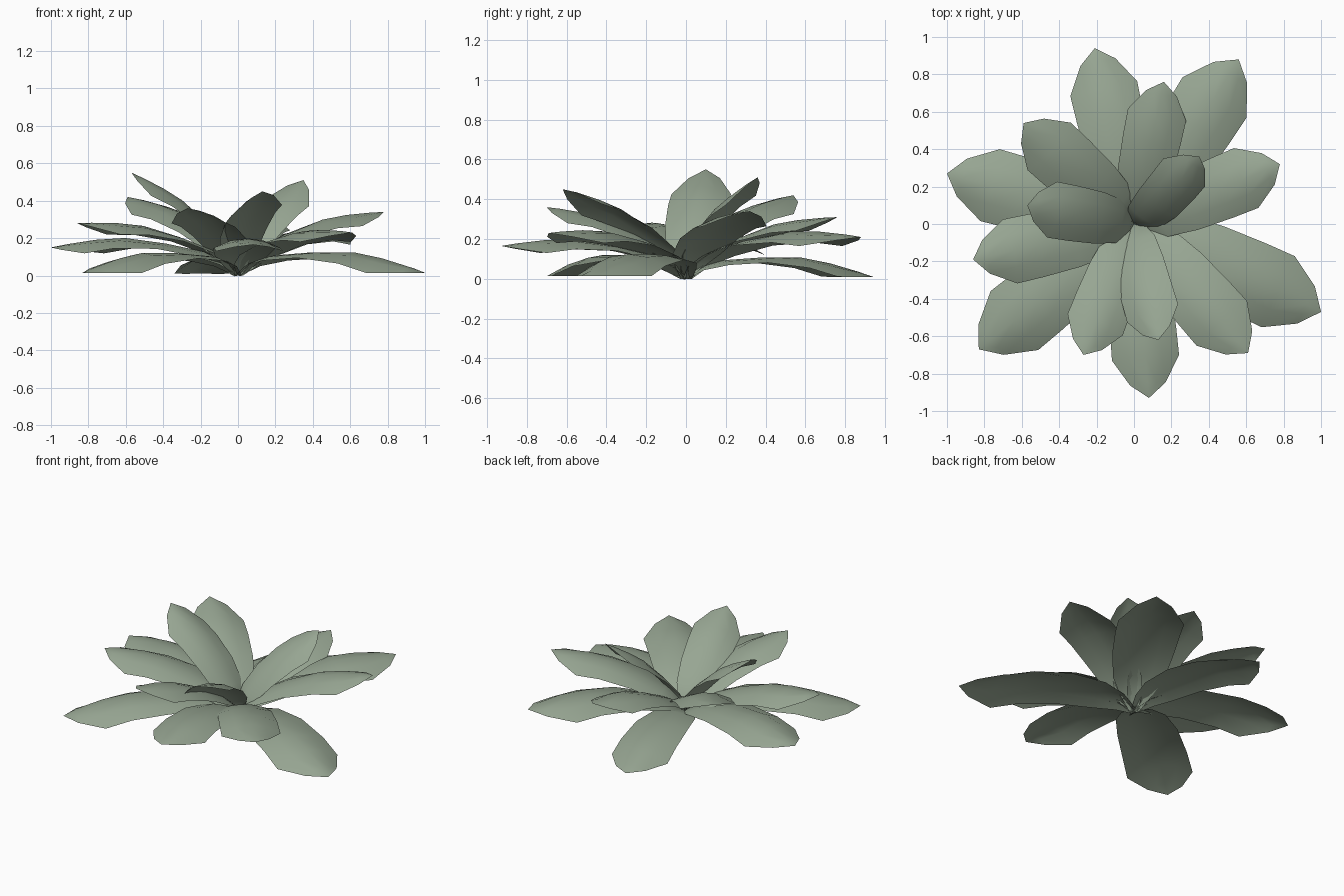
import bpy
from math import radians
from mathutils import Matrix, Vector

old = bpy.data.objects.get("Cube")
if old:
    bpy.data.objects.remove(old)

# Single sage green for every leaf
SAGE = (0.31, 0.38, 0.29, 1.0)
sage = bpy.data.materials.new("sage_green")
sage.use_nodes = True
sage.diffuse_color = SAGE
bsdf = sage.node_tree.nodes["Principled BSDF"]
bsdf.inputs["Base Color"].default_value = SAGE
bsdf.inputs["Roughness"].default_value = 0.8

# Leaf cross-sections: distance along, half width, midrib height, edge height
SECTIONS = [
    (0.0, 0.03, 0.0, 0.0),
    (0.08, 0.09, 0.06, 0.045),
    (0.20, 0.145, 0.095, 0.07),
    (0.40, 0.175, 0.107, 0.08),
    (0.62, 0.187, 0.104, 0.05),
    (0.77, 0.19, 0.073, 0.003),
    (0.92, 0.10, 0.028, 0.0),
]
ACROSS = (-1, -0.5, 0, 0.5, 1)


def make_leaf_mesh():
    """Unit-length arched leaf with drooping edges and a pointed tip."""
    verts, faces = [], []
    n = len(ACROSS)
    for along, half, mid, edge in SECTIONS:
        for s in ACROSS:
            verts.append((along, s * half, mid + (edge - mid) * s * s))
    for r in range(len(SECTIONS) - 1):
        for c in range(n - 1):
            a = r * n + c
            faces.append((a, a + n, a + n + 1, a + 1))
    tip = len(verts)
    verts.append((1, 0, 0))
    last = tip - n
    for c in range(n - 1):
        faces.append((last + c, tip, last + c + 1))
    mesh = bpy.data.meshes.new("leaf")
    mesh.from_pydata(verts, [], faces)
    mesh.shade_smooth()
    mesh.materials.append(sage)
    return mesh


# Leaf tips and roll in degrees, three per whorl, lowest whorl first
WHORLS = {
    "ground": [(1.0, -0.47, 0.015, 0), (-0.83, -0.67, 0.015, 0), (-0.21, 0.94, 0.01, 0)],
    "low": [(0.08, -0.93, 0.165, 0), (-1.0, 0.27, 0.15, 0), (0.56, 0.88, 0.21, 0)],
    "middle": [(0.61, -0.69, 0.23, 0), (-0.86, -0.19, 0.28, 0), (0.16, 0.76, 0.31, 0)],
    "high": [(0.78, 0.32, 0.34, 0), (-0.27, -0.70, 0.36, 0), (-0.59, 0.54, 0.42, 0)],
    "inner": [(-0.57, 0.10, 0.55, 0), (0.35, 0.36, 0.51, 14), (0.13, -0.62, 0.45, 14)],
}

leaf_mesh = make_leaf_mesh()
for whorl, leaves in WHORLS.items():
    for i, (x, y, z, roll) in enumerate(leaves):
        axis = Vector((x, y, z))
        forward = axis.normalized()
        side = Vector((0, 0, 1)).cross(forward).normalized()
        up = forward.cross(side)
        leaf = bpy.data.objects.new(f"{whorl}_leaf_{i + 1}", leaf_mesh)
        bpy.context.collection.objects.link(leaf)
        frame = Matrix((forward, side, up)).transposed().to_4x4()
        twist = Matrix.Rotation(radians(roll), 4, "X")
        leaf.matrix_world = frame @ twist @ Matrix.Scale(axis.length, 4)
